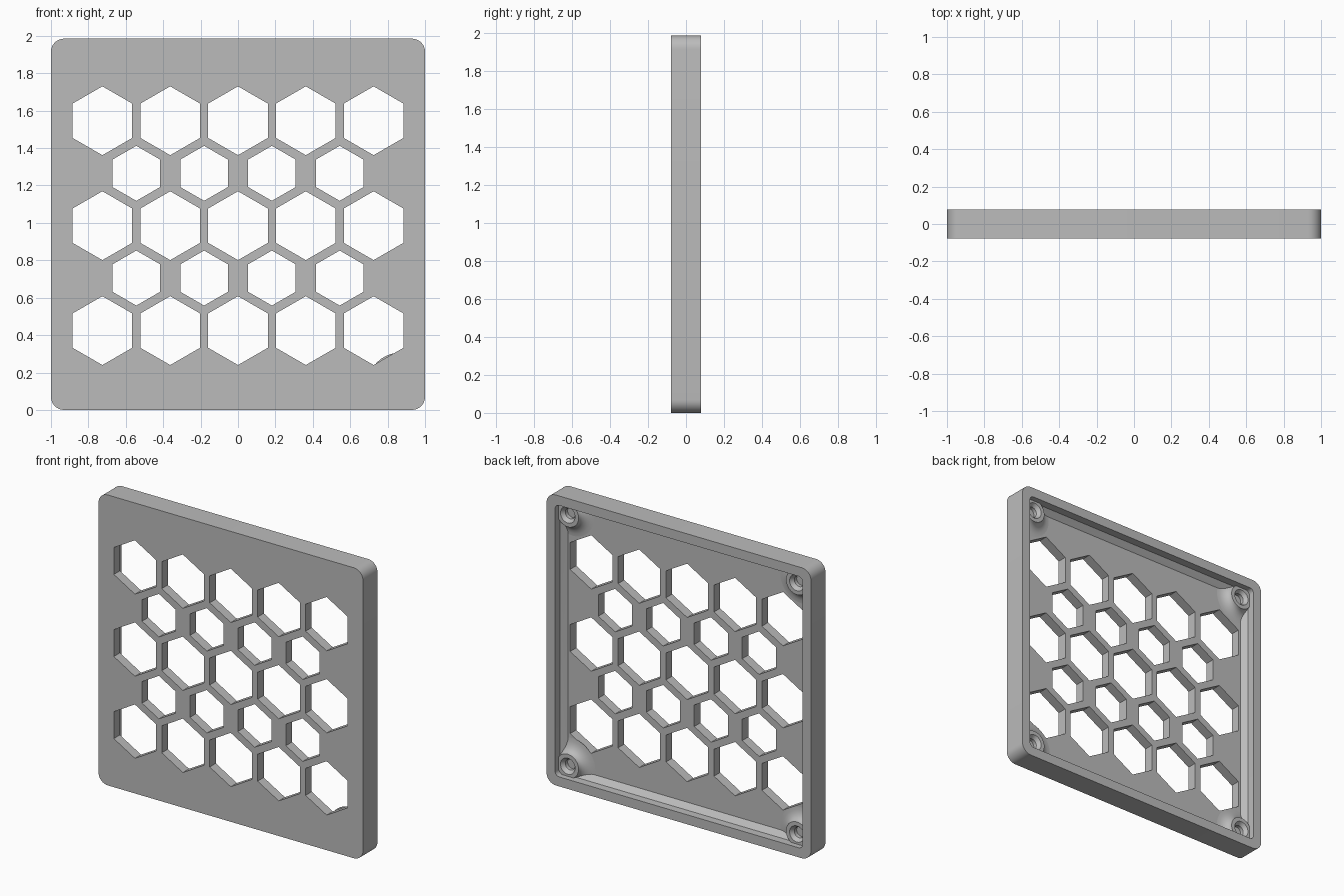
import bpy, bmesh
from math import cos, sin, pi, radians
from mathutils import Vector

if "Cube" in bpy.data.objects:
    bpy.data.objects.remove(bpy.data.objects["Cube"])

HALF_W, HEIGHT, HALF_D = 1.0, 1.985, 0.078
MID = HEIGHT / 2
FLOOR, WALL, CHAMFER = -0.012, 0.065, 0.035

grey = bpy.data.materials.new("plain grey")
grey.use_nodes = True
grey.diffuse_color = (0.5, 0.5, 0.5, 1)
grey.node_tree.nodes["Principled BSDF"].inputs["Base Color"].default_value = grey.diffuse_color


def rounded_rect(inset, radius, y, steps=8):
    w, h = HALF_W - inset - radius, MID - inset - radius
    points = []
    for i, (sx, sz) in enumerate([(1, 1), (-1, 1), (-1, -1), (1, -1)]):
        for k in range(steps + 1):
            a = pi / 2 * (i + k / steps)
            points.append(Vector((sx * w + radius * cos(a), y, MID + sz * h + radius * sin(a))))
    return points


def hexagon(x, z, r, y):
    return [Vector((x + r * sin(i * pi / 3), y, z + r * cos(i * pi / 3))) for i in range(6)]


def loft(bm, rings, capped=True):
    loops = [[bm.verts.new(p) for p in ring] for ring in rings]
    n = len(loops[0])
    for a, b in zip(loops, loops[1:]):
        for i in range(n):
            bm.faces.new((a[i], a[(i + 1) % n], b[(i + 1) % n], b[i]))
    if capped:
        bm.faces.new(loops[0])
        bm.faces.new(loops[-1])


def finish(name, bm):
    bmesh.ops.recalc_face_normals(bm, faces=bm.faces[:])
    mesh = bpy.data.meshes.new(name)
    bm.to_mesh(mesh)
    bm.free()
    mesh.materials.append(grey)
    obj = bpy.data.objects.new(name, mesh)
    bpy.context.collection.objects.link(obj)
    return obj


def select(obj):
    bpy.ops.object.select_all(action="DESELECT")
    obj.select_set(True)
    bpy.context.view_layer.objects.active = obj


def cut(target, cutter):
    cutter.hide_render = True
    mod = target.modifiers.new("cut", "BOOLEAN")
    mod.operation, mod.solver, mod.object = "DIFFERENCE", "EXACT", cutter
    select(target)
    bpy.ops.object.modifier_apply(modifier=mod.name)
    bpy.data.objects.remove(cutter)


# Panel: rounded slab
bm = bmesh.new()
loft(bm, [rounded_rect(0, 0.07, -HALF_D), rounded_rect(0, 0.07, HALF_D)])
panel = finish("grille_panel", bm)

# Open recess in the back, with a sloped edge where walls meet the floor
bm = bmesh.new()
loft(bm, [rounded_rect(WALL + CHAMFER, 0.02, FLOOR),
          rounded_rect(WALL, 0.03, FLOOR + CHAMFER),
          rounded_rect(WALL, 0.03, 0.2)])
cut(panel, finish("recess_cutter", bm))

# Hexagonal openings: large rows alternate with small rows
bm = bmesh.new()
for z in (0.424, 0.985, 1.546):
    for i in range(-2, 3):
        loft(bm, [hexagon(i * 0.3625, z, 0.184, y) for y in (-0.2, 0.2)])
for z in (0.705, 1.265):
    for i in range(4):
        loft(bm, [hexagon((i - 1.5) * 0.3625, z, 0.147, y) for y in (-0.2, 0.2)])
cut(panel, finish("hexagon_cutter", bm))
select(panel)
bpy.ops.object.shade_smooth_by_angle(angle=radians(30))

# Screw bosses: flared foot, flat top and blind tapered hole
TOP, RADIUS = 0.04, 0.082
for side, x in (("left", 0.866), ("right", -0.866)):
    for level, z in (("lower", 0.134), ("upper", HEIGHT - 0.134)):
        flare = 0.09 if (x > 0 and level == "lower") else 0.08
        depth = TOP - FLOOR
        profile = [(RADIUS + flare * (1 - sin(t * pi / 12)),
                    FLOOR + depth * (1 - cos(t * pi / 12))) for t in range(7)]
        profile += [(0.055, TOP), (0.036, TOP - 0.025), (0.036, FLOOR + 0.002)]
        bm = bmesh.new()
        rings = []
        for r, y in profile:
            ring = []
            for k in range(40):
                a = 2 * pi * k / 40
                # keep the foot buried inside the surrounding walls
                px = max(-0.97, min(0.97, x + r * cos(a)))
                pz = max(0.03, min(HEIGHT - 0.03, z + r * sin(a)))
                ring.append(Vector((px, y, pz)))
            rings.append(ring)
        loft(bm, rings)
        boss = finish(f"{level}_{side}_screw_boss", bm)
        select(boss)
        bpy.ops.object.shade_smooth_by_angle(angle=radians(30))
